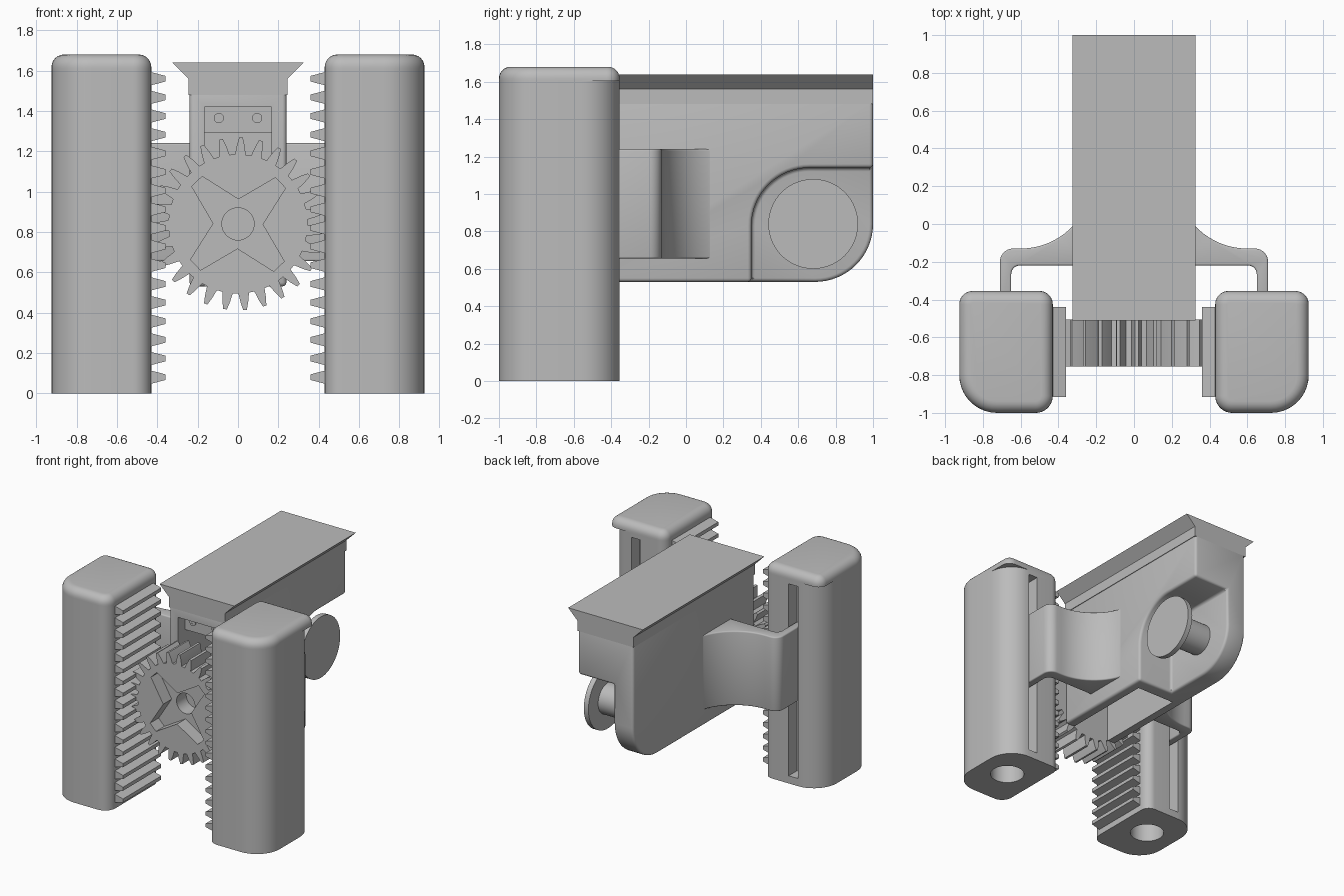
import bpy, bmesh, math
from math import sin, cos, pi

if "Cube" in bpy.data.objects:
    bpy.data.objects.remove(bpy.data.objects["Cube"])

# One grey plastic for everything
grey = bpy.data.materials.new("mid_grey")
grey.use_nodes = True
GREY = (0.5, 0.5, 0.5, 1)
grey.diffuse_color = GREY
grey.node_tree.nodes["Principled BSDF"].inputs["Base Color"].default_value = GREY


def arc(cx, cy, r, start, end, n=10):
    """Points on an arc, angles in degrees."""
    angles = [math.radians(start + (end - start) * i / n) for i in range(n + 1)]
    return [(cx + r * cos(a), cy + r * sin(a)) for a in angles]


def prism(name, pts, axis, lo, hi, round_top=0):
    """Extrude a 2D outline along an axis; optionally round the far rim."""
    place = {"x": lambda u, v, d: (d, u, v),
             "y": lambda u, v, d: (u, d, v),
             "z": lambda u, v, d: (u, v, d)}[axis]
    bm = bmesh.new()
    a = [bm.verts.new(place(u, v, lo)) for u, v in pts]
    b = [bm.verts.new(place(u, v, hi)) for u, v in pts]
    bm.faces.new(a)
    top = bm.faces.new(b)
    for i in range(len(pts)):
        j = (i + 1) % len(pts)
        bm.faces.new((a[i], a[j], b[j], b[i]))
    bmesh.ops.recalc_face_normals(bm, faces=bm.faces)
    if round_top:
        bmesh.ops.bevel(bm, geom=list(top.edges), offset=round_top, segments=6,
                        profile=0.5, affect="EDGES")
    mesh = bpy.data.meshes.new(name)
    bm.to_mesh(mesh)
    bm.free()
    ob = bpy.data.objects.new(name, mesh)
    mesh.materials.append(grey)
    bpy.context.collection.objects.link(ob)
    return ob


def select(ob):
    bpy.ops.object.select_all(action="DESELECT")
    ob.select_set(True)
    bpy.context.view_layer.objects.active = ob


def cut(ob, cutter):
    mod = ob.modifiers.new("cut", "BOOLEAN")
    mod.operation, mod.solver, mod.object = "DIFFERENCE", "EXACT", cutter
    select(ob)
    bpy.ops.object.modifier_apply(modifier=mod.name)
    bpy.data.objects.remove(cutter)


def bevel(ob, width, segments=3):
    mod = ob.modifiers.new("round", "BEVEL")
    mod.width, mod.segments = width, segments
    mod.limit_method, mod.angle_limit = "ANGLE", math.radians(40)
    select(ob)
    bpy.ops.object.modifier_apply(modifier=mod.name)


def smooth(ob):
    select(ob)
    bpy.ops.object.shade_smooth_by_angle(angle=math.radians(32))


def box(x0, x1, y0, y1):
    return [(x0, y0), (x1, y0), (x1, y1), (x0, y1)]


def circle(cx, cy, r, n=40):
    return arc(cx, cy, r, 0, 360, n)[:-1]


def footprint(s, back_outer):
    """Tower outline with a different radius on each corner."""
    x0, x1, y0, y1 = 0.43, 0.925, -1.0, -0.355
    f, i, b, o = 0.2, 0.09, 0.07, back_outer
    pts = (arc(x1 - f, y0 + f, f, -90, 0) + arc(x1 - o, y1 - o, o, 0, 90)
           + arc(x0 + b, y1 - b, b, 90, 180) + arc(x0 + i, y0 + i, i, 180, 270))
    return [(s * x, y) for x, y in pts]


# Main housing with a rounded lower back corner
side = [(-0.51, 0.53)] + arc(0.69, 0.84, 0.31, -90, 0, 16) + [(1.0, 1.5), (-0.51, 1.5)]
housing = prism("housing", side, "x", -0.24, 0.24)
pocket = [(0.35, 0.3)] + arc(0.66, 0.83, 0.31, 180, 90, 16) + [(1.3, 1.14), (1.3, 0.3)]
cut(housing, prism("pocket_cutter", pocket, "x", -0.07, 0.5))
bevel(housing, 0.02)
cut(housing, prism("channel_cutter", box(-0.165, 0.165, 0.3, 1.42), "y", -0.7, 0.25))
smooth(housing)

# Flared mounting rail on top of the housing
half = [(0.245, 1.48), (0.245, 1.56), (0.325, 1.64)]
prism("top_rail", half + [(-x, z) for x, z in reversed(half)], "y", -0.51, 1.0)

# Screw plate inside the front channel
prism("screw_plate", box(-0.165, 0.165, 1.29, 1.42), "y", -0.42, 0.24)
for s, label in ((1, "left"), (-1, "right")):
    screw = prism(label + "_screw", circle(s * 0.095, 1.365, 0.025, 20), "y", -0.43, -0.4)
    cut(screw, prism("screw_cutter", circle(s * 0.095, 1.365, 0.011, 12), "y", -0.5, -0.425))
    smooth(screw)

# Round knob on a shaft in the side pocket
knob = prism("knob_disc", circle(0.68, 0.84, 0.24, 56), "x", 0.205, 0.245)
smooth(knob)
smooth(prism("knob_shaft", circle(0.68, 0.84, 0.12), "x", -0.09, 0.22))

# Gear wheel with a four-armed recess and an axle hole
TEETH = 27
CZ = 0.84
step = 2 * pi / TEETH
outline = []
for k in range(TEETH):
    a = 1.536 + k * step
    for off, r in ((-0.33, 0.345), (-0.21, 0.39), (-0.09, 0.428),
                   (0.09, 0.428), (0.21, 0.39), (0.33, 0.345)):
        outline.append((r * cos(a + off * step), CZ + r * sin(a + off * step)))
gear = prism("gear", outline, "y", -0.755, -0.505)
cross = []
for k in range(4):
    for deg, r in ((0, 0.122), (38, 0.295), (52, 0.295)):
        a = math.radians(deg + 90 * k - 1)
        cross.append((r * cos(a), CZ + r * sin(a)))
cut(gear, prism("cross_cutter", cross, "y", -0.9, -0.65))
cut(gear, prism("axle_cutter", circle(0, CZ, 0.08), "y", -0.9, -0.53))
smooth(gear)

for s, label in ((1, "left"), (-1, "right")):
    # Tower with a guide slot at the back and a bore underneath
    tower = prism(label + "_tower", footprint(s, 0.2), "z", 0, 1.61)
    slot = box(s * 0.645, s * 0.725, -0.46, -0.2)
    cut(tower, prism("slot_cutter", slot, "z", 0.06, 1.57))
    cut(tower, prism("bore_cutter", circle(s * 0.68, -0.66, 0.125), "z", -0.2, 1.4))
    smooth(tower)
    smooth(prism(label + "_tower_cap", footprint(s, 0.07), "z", 1.605, 1.68, 0.062))

    # Toothed rack on the inner face
    for k in range(17):
        z = 0.08 + k * 0.0925
        tooth = [(s * 0.44, z - 0.035), (s * 0.36, z - 0.014),
                 (s * 0.36, z + 0.014), (s * 0.44, z + 0.035)]
        prism(f"{label}_rack_tooth_{k + 1}", tooth, "y", -0.915, -0.44)

    # Curved arm from the housing into the guide slot
    arm = ([(0.22, 0.24), (0.24, 0.2)] + arc(0.6, 0.25, 0.38, 195, 270, 14)
           + arc(0.64, -0.2, 0.07, 90, 0, 8) + [(0.71, -0.45), (0.65, -0.45)]
           + arc(0.605, -0.265, 0.045, 0, 90, 6) + [(0.22, -0.22)])
    arm_ob = prism(label + "_arm", [(s * x, y) for x, y in arm], "z", 0.655, 1.24)
    bevel(arm_ob, 0.025)
    smooth(arm_ob)
